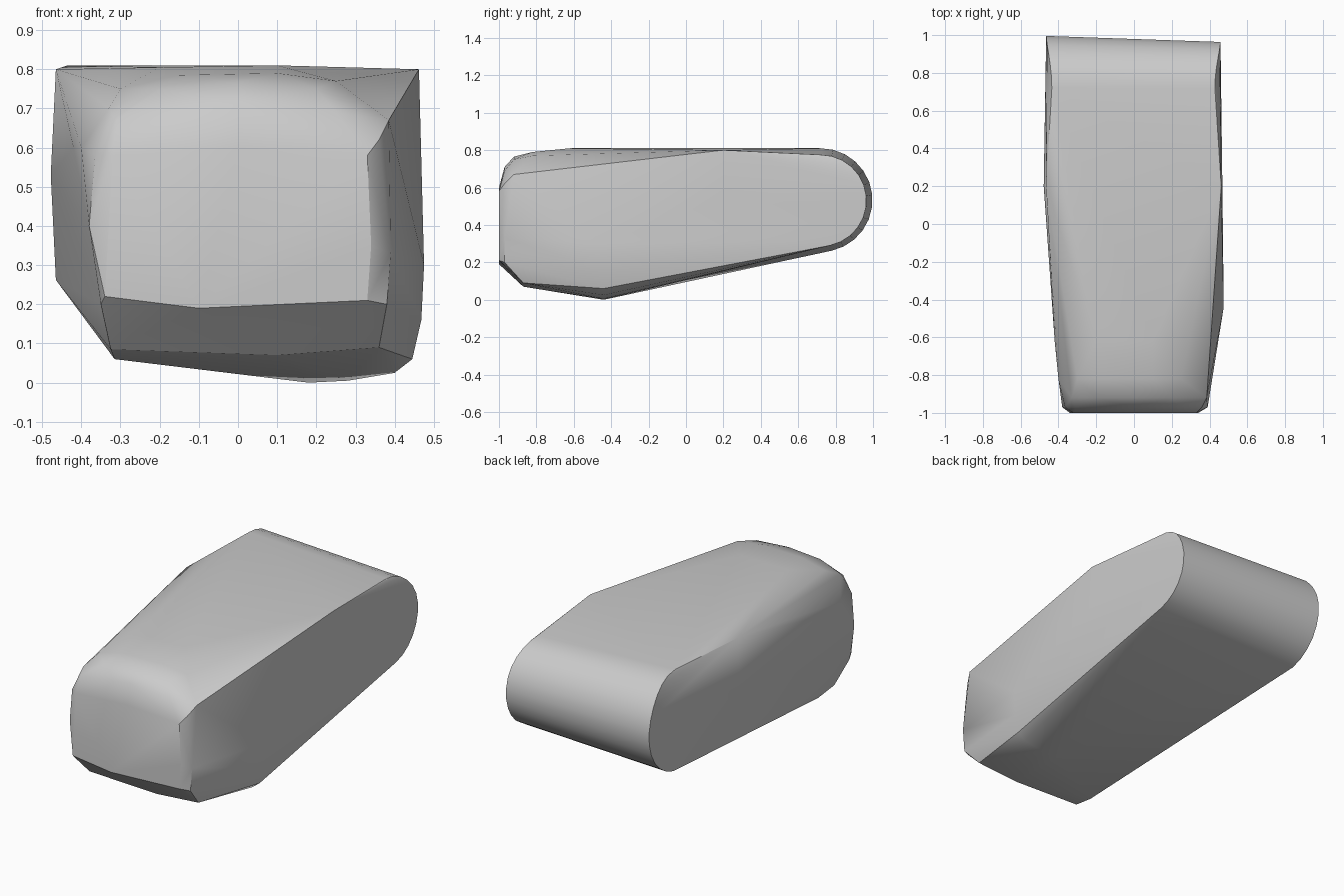
import bpy
import bmesh
from math import sin, cos, radians


def remove_default_cube():
    cube = bpy.data.objects.get("Cube")
    if cube:
        bpy.data.objects.remove(cube, do_unlink=True)


def make_material(name, value):
    material = bpy.data.materials.new(name)
    material.use_nodes = True
    colour = (value, value, value, 1.0)
    material.diffuse_color = colour
    shader = material.node_tree.nodes["Principled BSDF"]
    shader.inputs["Base Color"].default_value = colour
    shader.inputs["Roughness"].default_value = 0.6
    return material


def section(y, outline):
    """Place an (x, z) outline at one depth."""
    return [(x, y, z) for x, z in outline]


def rear_arc(side, half_width, centre_z, radius, steps=12):
    """Rounded rear end of one flank, drawn in a little at the top."""
    arc = []
    for step in range(steps + 1):
        angle = radians(90 - 168 * step / steps)
        pinch = 0.03 * max(0, sin(angle)) ** 3
        arc.append((side * (half_width - pinch),
                    0.72 + radius * cos(angle),
                    centre_z + radius * sin(angle)))
    return arc


def hull_object(name, points, material):
    """Wrap the guide sections in one taut convex skin."""
    mesh = bpy.data.meshes.new(name)
    bm = bmesh.new()
    for point in points:
        bm.verts.new(point)
    hull = bmesh.ops.convex_hull(bm, input=bm.verts[:])
    loose = {v for v in hull["geom_interior"] + hull["geom_unused"]
             if isinstance(v, bmesh.types.BMVert) and v.is_valid}
    bmesh.ops.delete(bm, geom=list(loose), context="VERTS")
    bmesh.ops.recalc_face_normals(bm, faces=bm.faces[:])
    bm.to_mesh(mesh)
    bm.free()
    obj = bpy.data.objects.new(name, mesh)
    bpy.context.collection.objects.link(obj)
    mesh.materials.append(material)
    bpy.ops.object.select_all(action="DESELECT")
    obj.select_set(True)
    bpy.context.view_layer.objects.active = obj
    bpy.ops.object.shade_smooth_by_angle(angle=radians(30))
    return obj


remove_default_cube()
grey = make_material("neutral grey", 0.6)

# Nose: flat front panel, then the rounded shoulders behind it
front_panel = section(-1, [(-.34, .22), (-.1, .19), (.33, .21), (.34, .35),
                           (.33, .58), (0, .6), (-.32, .58)])
nose_rim = section(-.97, [(-.35, .2), (-.38, .4), (-.365, .58), (-.31, .67),
                          (0, .71), (.25, .69), (.36, .62), (.39, .33),
                          (.38, .2)])
shoulder = section(-.92, [(-.33, .7), (-.2, .75), (0, .765), (.2, .75),
                          (.385, .67)])
brow = section(-.82, [(-.4, .6), (-.3, .75), (-.15, .785), (.1, .79),
                      (.25, .77)])
crown = section(-.62, [(-.42, .6), (-.2, .805), (.1, .81)])

# Chin and keel under the nose
chin = section(-.87, [(-.325, .085), (.1, .07), (.36, .09)])
keel = section(-.44, [(.18, 0), (.28, .005), (.4, .025), (.445, .06),
                      (.468, .16), (.475, .3)])
keel_corner = section(-.74, [(-.315, .06)])

# Flanks at mid length
middle = section(.2, [(-.465, .8), (.462, .8), (-.478, .53), (.468, .55)])

# Rounded tail
tail = rear_arc(1, .458, .53, .245) + rear_arc(-1, .465, .533, .277)

body = hull_object("body_block", front_panel + nose_rim + shoulder + brow
                   + crown + chin + keel + keel_corner + middle + tail, grey)
